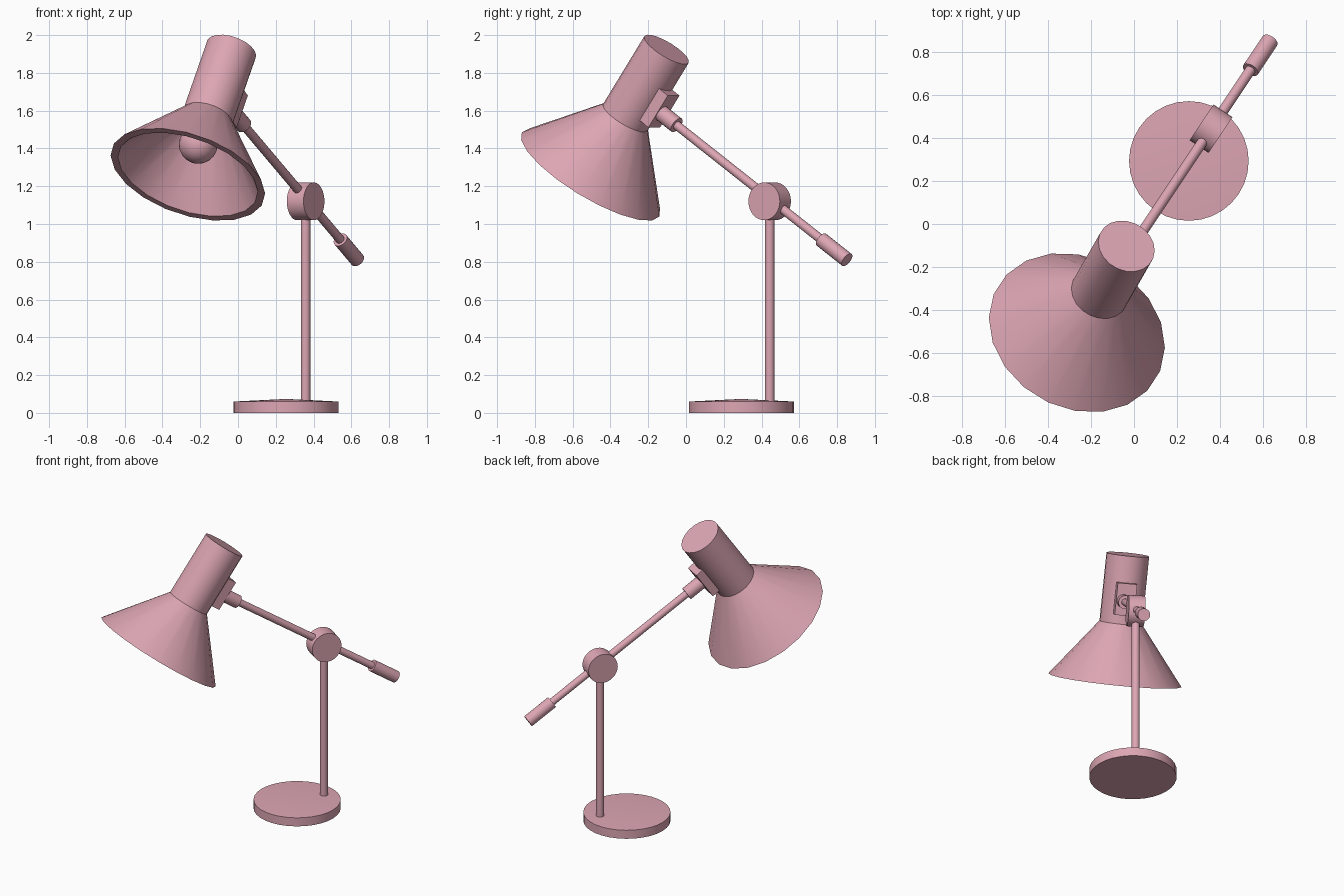
import bpy, bmesh
from math import sin, cos, pi, radians
from mathutils import Vector, Matrix

if "Cube" in bpy.data.objects:
    bpy.data.objects.remove(bpy.data.objects["Cube"])

pink = bpy.data.materials.new("pink_paint")
pink.diffuse_color = (0.72, 0.38, 0.45, 1)
pink.use_nodes = True
pink.node_tree.nodes["Principled BSDF"].inputs["Base Color"].default_value = pink.diffuse_color


def finish(bm, name):
    bmesh.ops.recalc_face_normals(bm, faces=bm.faces)
    mesh = bpy.data.meshes.new(name)
    bm.to_mesh(mesh)
    bm.free()
    mesh.materials.append(pink)
    ob = bpy.data.objects.new(name, mesh)
    bpy.context.collection.objects.link(ob)
    bpy.ops.object.select_all(action='DESELECT')
    ob.select_set(True)
    bpy.context.view_layer.objects.active = ob
    bpy.ops.object.shade_smooth_by_angle(angle=radians(30))
    return ob


def lathe(name, origin, axis, profile, sides):
    """Turn (radius, distance) points around an axis; radius 0 closes an end."""
    bm = bmesh.new()
    rot = Vector((0, 0, 1)).rotation_difference(Vector(axis)).to_matrix()
    rings = []
    for r, t in profile:
        n = sides if r > 0 else 1
        rings.append([bm.verts.new(Vector(origin) + rot @ Vector(
            (r * cos(2 * pi * i / sides), r * sin(2 * pi * i / sides), t)))
            for i in range(n)])
    for a, b in zip(rings, rings[1:]):
        for i in range(sides):
            j = (i + 1) % sides
            quad = [a[i % len(a)], a[j % len(a)], b[j % len(b)], b[i % len(b)]]
            bm.faces.new(list(dict.fromkeys(quad)))
    return finish(bm, name)


def rod(name, start, end, radius, sides=20):
    d = Vector(end) - Vector(start)
    return lathe(name, start, d.normalized(),
                 [(0, 0), (radius, 0), (radius, d.length), (0, d.length)], sides)


# Base and upright
lathe("base", (0.255, 0.293, 0), (0, 0, 1),
      [(0, 0), (0.278, 0), (0.278, 0.06), (0, 0.074)], 32)
pivot = Vector((0.358, 0.443, 1.12))
rod("post", (pivot.x, pivot.y, 0.05), pivot, 0.025)

# Arm, pivot drum and counterweight
tip = Vector((0.632, 0.852, 0.81))
mount = Vector((-0.016, -0.119, 1.578))
along = (tip - mount).normalized()
drum_axis = along.cross(Vector((0, 0, 1))).normalized()
rod("pivot_drum", pivot - drum_axis * 0.053, pivot + drum_axis * 0.053, 0.1, 32)
rod("arm", mount, tip - along * 0.02, 0.024)
rod("counterweight", tip - along * 0.195, tip, 0.04)
rod("arm_collar", mount - along * 0.03, mount + along * 0.1, 0.044)

# Shade: closed tube flaring into an open cone with a thick rim
top = Vector((-0.035, -0.103, 1.924))
down = (Vector((-0.265, -0.504, 1.264)) - top).normalized()
lathe("shade", top, down,
      [(0, 0), (0.137, 0), (0.137, 0.438), (0.427, 0.808), (0.387, 0.808),
       (0.107, 0.45), (0.107, 0.03), (0, 0.03)], 20)

# Bulb with neck
ball = [(0.103 * sin(a), 0.613 - 0.103 * cos(a))
        for a in (radians(35 + 14.5 * k) for k in range(10))]
lathe("bulb", top, down, [(0, 0.36), (0.055, 0.36), (0.055, 0.5)] + ball + [(0, 0.716)], 24)

# Mounting plate between tube and arm
up = -down
side = up.cross(Vector((0, 0, 1))).normalized()
out = up.cross(side).normalized()
if out.z > 0:
    out = -out
frame = Matrix((side, out, up)).transposed().to_4x4()
centre = top + down * 0.275 + out * 0.14 + side * 0.01
bm = bmesh.new()
bmesh.ops.create_cube(bm, size=1, matrix=Matrix.Translation(centre) @ frame
                      @ Matrix.Diagonal((0.125, 0.08, 0.206, 1)))
finish(bm, "mounting_plate")
